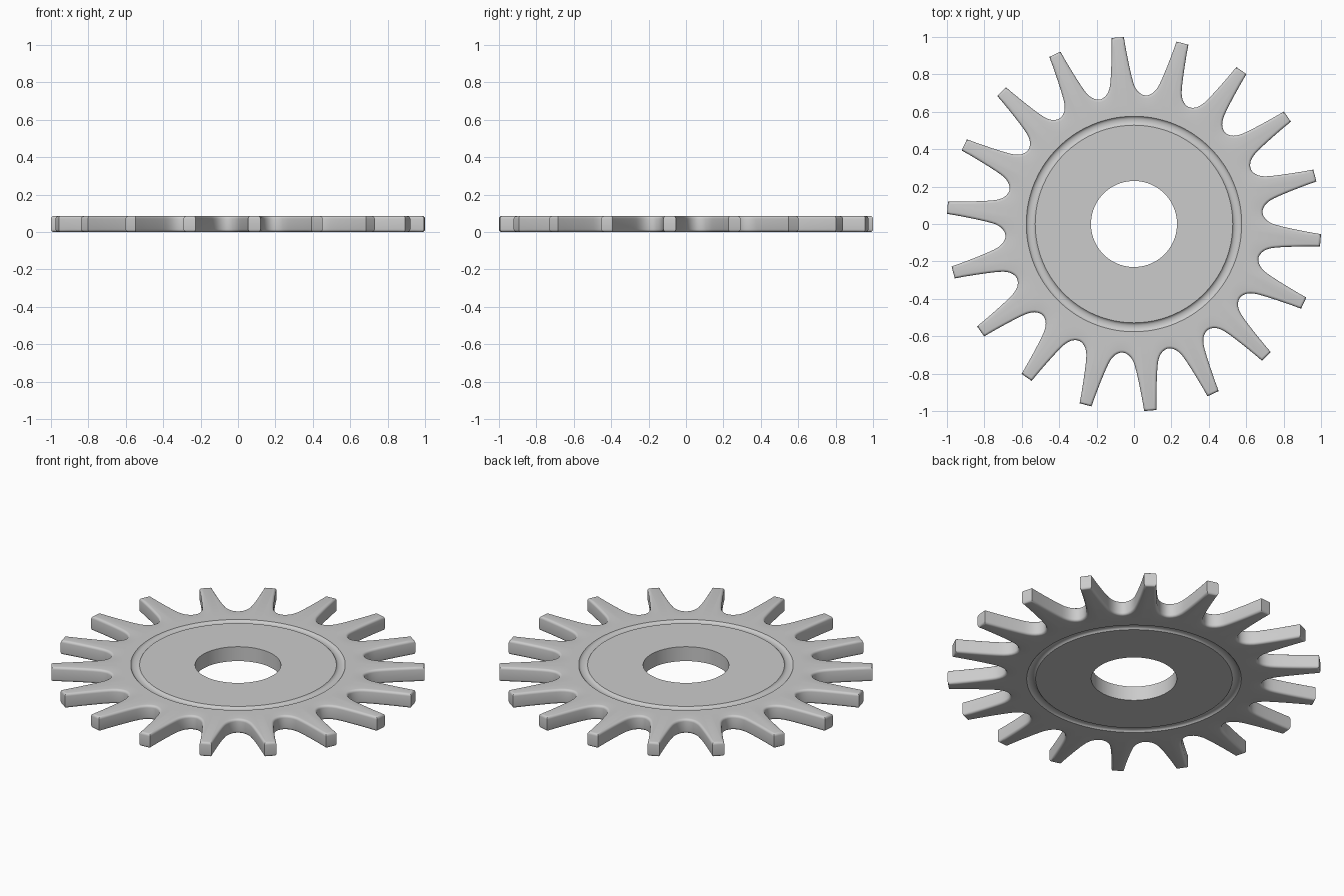
import bpy, bmesh
from math import radians, sin, cos, atan2, pi
from mathutils import Vector

if "Cube" in bpy.data.objects:
    bpy.data.objects.remove(bpy.data.objects["Cube"])

TEETH, PITCH, FIRST = 18, radians(20), radians(15)
H, BEV, STEPS = 0.085, 0.014, 4
BORE = 0.23


def frame(a, g, ang):
    """Point at distance a along direction ang, g sideways."""
    return Vector((a * cos(ang) - g * sin(ang), a * sin(ang) + g * cos(ang)))


# Half a tooth: straight tip and flank (tooth axis), then round valley (valley axis)
flank = [(1.001, 0.033), (0.95, 0.037), (0.90, 0.042), (0.86, 0.0465),
         (0.82, 0.0515), (0.785, 0.0565), (0.76, 0.061)]
valley = [(0.74, 0.064), (0.722, 0.053), (0.708, 0.041), (0.698, 0.027),
          (0.692, 0.013)]
half = [frame(a, g, 0) for a, g in flank] + [frame(a, -g, PITCH / 2) for a, g in valley]
mirror = [Vector((p.x, -p.y)) for p in reversed(half)]
tooth = [frame(0.69, 0, -PITCH / 2)] + mirror + half

# Full outline
outline = []
for k in range(TEETH):
    t = FIRST + k * PITCH
    outline += [frame(p.x, p.y, t) for p in tooth]
n = len(outline)

# Inward mitre direction at each outline point
inward = []
for i, p in enumerate(outline):
    d0 = (p - outline[i - 1]).normalized()
    d1 = (outline[(i + 1) % n] - p).normalized()
    n0, n1 = Vector((-d0.y, d0.x)), Vector((-d1.y, d1.x))
    m = (n0 + n1).normalized()
    inward.append(m / max(m.dot(n0), 0.5))

# Shallow ring groove, same on both faces (radius, depth)
groove = [(0.528, 0), (0.533, 0.006), (0.541, 0.010), (0.552, 0.011),
          (0.563, 0.010), (0.571, 0.006), (0.576, 0)]
# Rounded rim, bottom to top (inset, height)
quarter = [(BEV * (1 - sin(s * pi / 2 / STEPS)), BEV * (1 - cos(s * pi / 2 / STEPS)))
           for s in range(STEPS + 1)]
rim = quarter + [(a, H - b) for a, b in reversed(quarter)]

# One closed section per outline point
bm = bmesh.new()
sections = []
for p, m in zip(outline, inward):
    u = p.normalized()

    def ring(r, z):
        return bm.verts.new((u.x * r, u.y * r, z))

    sec = [ring(BORE, 0)] + [ring(r, d) for r, d in groove] + [ring(0.62, 0)]
    for off, z in rim:
        q = p + m * off
        sec.append(bm.verts.new((q.x, q.y, z)))
    sec += [ring(0.62, H)] + [ring(r, H - d) for r, d in reversed(groove)] + [ring(BORE, H)]
    sections.append(sec)
for i in range(n):
    a, b = sections[i], sections[(i + 1) % n]
    for j in range(len(a)):
        k = (j + 1) % len(a)
        bm.faces.new((a[j], b[j], b[k], a[k]))
bmesh.ops.recalc_face_normals(bm, faces=bm.faces)

mesh = bpy.data.meshes.new("sprocket_wheel")
bm.to_mesh(mesh)
bm.free()
wheel = bpy.data.objects.new("sprocket_wheel", mesh)
bpy.context.collection.objects.link(wheel)
bpy.context.view_layer.objects.active = wheel
wheel.select_set(True)
bpy.ops.object.shade_smooth_by_angle(angle=radians(35))
